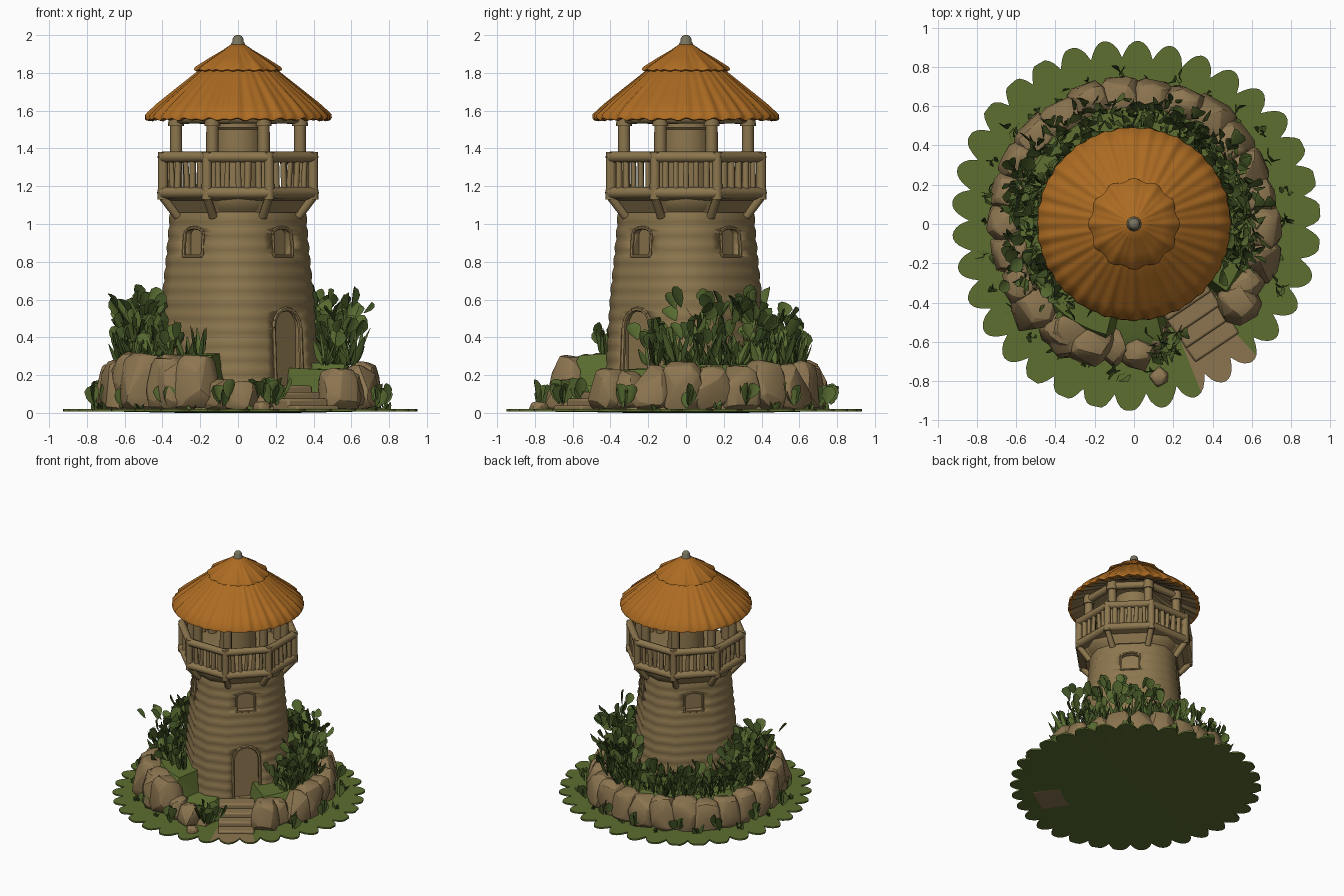
import bpy, bmesh, math, random
from mathutils import Vector, Matrix

if "Cube" in bpy.data.objects:
    bpy.data.objects.remove(bpy.data.objects["Cube"])
random.seed(7)
R = random.uniform
rad, sin, cos, pi = math.radians, math.sin, math.cos, math.pi

def material(name, rgb):
    m = bpy.data.materials.new(name)
    m.diffuse_color = [((c / 255 + .055) / 1.055) ** 2.4 for c in rgb] + [1]
    m.use_nodes = True
    m.node_tree.nodes["Principled BSDF"].inputs["Base Color"].default_value = m.diffuse_color
    return m

WOOD = material("tan timber", (140, 118, 78))
ROCK = material("tan rock", (140, 117, 80))
THATCH = material("orange thatch", (172, 107, 34))
GRASS = material("grass green", (92, 110, 48))
LEAF = material("leaf green", (86, 106, 48))
DARK = material("dark leaf green", (60, 78, 34))
GREY = material("grey stone", (122, 116, 94))

def polar(r, a, z):
    return Vector((r * cos(a), r * sin(a), z))

def finish(name, bm, mats, angle=35, recalc=True):
    if recalc:
        bmesh.ops.recalc_face_normals(bm, faces=bm.faces)
    me = bpy.data.meshes.new(name)
    bm.to_mesh(me)
    bm.free()
    for m in mats:
        me.materials.append(m)
    for p in me.polygons:
        p.use_smooth = True
    me.set_sharp_from_angle(angle=rad(angle))
    ob = bpy.data.objects.new(name, me)
    bpy.context.collection.objects.link(ob)
    return ob

def lathe(name, profile, n, mats, shape=None, rule=None, start=0, angle=35):
    """Revolve (r, z) points; shape(i, r, z, a) may adjust each point; ends are capped."""
    bm = bmesh.new()
    rings = []
    for i, (r, z) in enumerate(profile):
        ring = []
        for k in range(n):
            a = start + 2 * pi * k / n
            rr, zz = shape(i, r, z, a) if shape else (r, z)
            ring.append(bm.verts.new(polar(rr, a, zz)))
        rings.append(ring)
    for i in range(len(rings) - 1):
        for k in range(n):
            l = (k + 1) % n
            f = bm.faces.new((rings[i][k], rings[i][l], rings[i + 1][l], rings[i + 1][k]))
            if rule:
                f.material_index = rule(i, 2 * pi * (k + .5) / n)
    for i in (0, -1):
        bm.faces.new(rings[i])
    return finish(name, bm, mats, angle)

def bars(name, items, mat, sides=8):
    """Round timbers between pairs of points."""
    bm = bmesh.new()
    for p, q, r in items:
        d = q - p
        m = Matrix.Translation((p + q) / 2) @ d.to_track_quat('Z', 'Y').to_matrix().to_4x4()
        bmesh.ops.create_cone(bm, cap_ends=True, segments=sides, radius1=r, radius2=r * .93,
                              depth=d.length, matrix=m)
    return finish(name, bm, [mat], 50)

# ground with scalloped edge and a bare path
PATH = (rad(292), rad(313))
def ground_shape(i, r, z, a):
    edge = min(.95, .84 + .105 * abs(sin(17 * a + .4)) ** .6 + .02 * sin(3 * a + 1))
    return (edge if r > .9 else r), z
lathe("ground", [(.3, 0), (.6, .006), (.95, .008), (.95, .02), (.5, .02), (.1, .02)], 306, [GRASS, ROCK],
      ground_shape, lambda i, a: 1 if i == 3 and PATH[0] < a < PATH[1] else 0)

# mound, lowered where the steps and the front path lie
def mound_height(a):
    d = math.degrees(a) % 360
    if 285 < d < 322: return .1
    if 258 < d <= 285: return .14
    if 200 < d <= 258: return .31
    if 322 <= d < 345: return .23
    return .26
lathe("mound", [(.68, .0), (.65, .6), (.58, .95), (.3, 1)], 90, [ROCK, GRASS],
      lambda i, r, z, a: (r - (.12 if mound_height(a) < .12 else 0), .01 + z * mound_height(a)),
      lambda i, a: 1 if i > 0 else 0)

# boulders around the mound
def boulder(bm, c, a, w, d, h):
    pts = []
    for _ in range(46):
        v = Vector((R(-1, 1), R(-1, 1), R(-1, 1)))
        v = v / max(abs(x) for x in v)
        v *= 1 / (abs(v.x) ** 4 + abs(v.y) ** 4 + abs(v.z) ** 4) ** .25
        taper = 1 - .14 * (v.z + 1)
        p = Matrix.Rotation(a, 3, 'Z') @ Vector((v.x * d * taper, v.y * w * taper, 0))
        pts.append(bm.verts.new(c + p + Vector((0, 0, (v.z + 1) * h / 2))))
    bmesh.ops.convex_hull(bm, input=pts)
    bmesh.ops.delete(bm, geom=[v for v in pts if not v.link_faces], context='VERTS')

bm = bmesh.new()
for d in range(-30, 254, 14):
    h = mound_height(rad(d)) + R(-.03, .02)
    boulder(bm, polar(R(.63, .66), rad(d), .01), rad(d), R(.11, .14), R(.11, .13), h)
for x, y, w, h in ((.53, -.4, .12, .23), (.02, -.66, .09, .16), (.1, -.56, .08, .12), (-.1, -.62, .1, .17),
                   (.13, -.78, .05, .05), (-.32, -.55, .14, .31), (-.5, -.42, .14, .31)):
    boulder(bm, Vector((x, y, .01)), R(0, 3), w, w, h)
rocks = finish("boulders", bm, [ROCK], 60)
bev = rocks.modifiers.new("soft edges", 'BEVEL')
bev.width, bev.segments, bev.limit_method, bev.angle_limit = .016, 2, 'ANGLE', rad(20)

# stone steps
bm = bmesh.new()
sa = rad(-56)
for i in range(4):
    m = (Matrix.Translation(polar(.45 + i * .085, sa, 0)) @ Matrix.Rotation(sa, 4, 'Z')
         @ Matrix.Translation((0, 0, (.14 - i * .035) / 2 + .005)) @ Matrix.Diagonal((.11, .27, .14 - i * .035, 1)))
    bmesh.ops.create_cube(bm, size=1, matrix=m)
steps = finish("steps", bm, [ROCK])
bev = steps.modifiers.new("soft edges", 'BEVEL')
bev.width, bev.segments = .012, 2

# tower wall: four flat diagonal sides, a ridge on each axis, low bulging courses
OCT = rad(22.5)
FLAT = .9 * cos(OCT)
def wall(z):
    pts = [(0, .465), (.2, .455), (.6, .43), (.9, .398), (1.06, .385), (1.14, .43)]
    for (z0, r0), (z1, r1) in zip(pts, pts[1:]):
        if z <= z1:
            return r0 + (r1 - r0) * (z - z0) / (z1 - z0)
    return pts[-1][1]
def wall_shape(i, r, z, a):
    k = round(a / OCT) % 4
    return r * (.935 if k == 0 else FLAT if k == 2 else .9), z
prof = [(wall(.04 + k * .0183) - .004 + .008 * abs(sin(pi * k / 4)), .04 + k * .0183) for k in range(61)]
tower = lathe("tower_wall", prof, 16, [WOOD], wall_shape, angle=40)

# recessed windows and door with timber surrounds
def opening(name, a, w, z0, z1, depth, arch, r):
    out = [(-w / 2, z0), (w / 2, z0)]
    out += [(w / 2 * cos(t * pi / 8), z1 - arch + arch * sin(t * pi / 8)) for t in range(9)]
    n, t = polar(1, a, 0), polar(1, a + pi / 2, 0)
    bm = bmesh.new()
    inner = wall((z0 + z1) / 2) * FLAT - depth
    loops = [[bm.verts.new(n * d + t * u + Vector((0, 0, z))) for u, z in out] for d in (inner, .6)]
    k = len(out)
    for f in loops:
        bm.faces.new(f)
    for i in range(k):
        j = (i + 1) % k
        bm.faces.new((loops[0][i], loops[0][j], loops[1][j], loops[1][i]))
    cut = finish(name + "_cutter", bm, [WOOD])
    cut.hide_render = cut.hide_viewport = True
    mod = tower.modifiers.new(name, 'BOOLEAN')
    mod.object, mod.operation, mod.solver = cut, 'DIFFERENCE', 'EXACT'
    pts = [n * (wall(z) * FLAT) + t * u + Vector((0, 0, z)) for u, z in out]
    bars(name + "_surround", [(pts[i], pts[(i + 1) % k], r) for i in range(k)], WOOD, 6)
for i in range(4):
    opening(f"window_{i + 1}", rad(-45 + 90 * i), .14, .83, .98, .05, .035, .01)
opening("door", rad(-45), .2, .13, .55, .04, .1, .013)

# balcony floor
lathe("balcony_floor", [(.355, 1.06), (.395, 1.125), (.432, 1.135), (.44, 1.16), (.432, 1.19), (.1, 1.2)],
      8, [WOOD], start=OCT)

# balcony rails, posts, balusters and brackets
corner = [OCT + k * pi / 4 for k in range(8)]
rails, posts, balusters, brackets, columns, beams = [], [], [], [], [], []
for k, a in enumerate(corner):
    b = corner[(k + 1) % 8]
    for z, r in ((1.165, .032), (1.355, .03)):
        rails.append((polar(.43, a, z), polar(.43, b, z), r))
    posts.append((polar(.43, a, 1.13), polar(.43, a, 1.38), .028))
    brackets.append((polar(.345, a, 1.04), polar(.43, a, 1.14), .024))
    p, q = polar(.425, a, 0), polar(.425, b, 0)
    for j in range(1, 6):
        c = p.lerp(q, j / 6)
        balusters.append((c + Vector((R(-.01, .01), 0, 1.18)), c + Vector((0, 0, 1.35)), R(.014, .02)))
    columns.append((polar(.355, a, 1.19), polar(.355, a, 1.59), .034))
    columns.append((polar(.355, a, 1.52), polar(.355, a, 1.59), .042))
    beams.append((polar(.355, a, 1.56), polar(.355, b, 1.56), .03))
bars("balcony_rails", rails, WOOD)
bars("balcony_posts", posts, WOOD)
bars("balusters", balusters, WOOD)
bars("brackets", brackets, WOOD)
bars("lookout_columns", columns, WOOD)
bars("roof_beams", beams, WOOD)
lathe("lookout_core", [(.14, 1.19), (.135, 1.5), (.145, 1.51), (.14, 1.62)], 16, [WOOD])

# two-tier thatched roof with pleats and ragged eave
def pleat(i, r, z, a):
    w = cos(40 * a) * .6 + sin(23 * a + 1) * .4
    k = r / .49
    return r + .005 * w * k, z + .008 * w * k * k
lathe("thatch_lower", [(.1, 1.74), (.36, 1.6), (.47, 1.55), (.492, 1.555), (.49, 1.575), (.43, 1.632), (.36, 1.69),
                       (.28, 1.755), (.2, 1.82), (.08, 1.88)], 200, [WOOD, THATCH], pleat,
      lambda i, a: 0 if i < 2 else 1, angle=60)
lathe("thatch_upper", [(.1, 1.825), (.215, 1.81), (.226, 1.815), (.22, 1.828), (.15, 1.875), (.08, 1.92),
                       (.03, 1.955)], 120, [THATCH],
      lambda i, r, z, a: (r * (1 + .035 * cos(12 * a) * (r > .1)), z + .003 * cos(24 * a) * r / .22), angle=60)
lathe("finial", [(.04, 1.925), (.037, 1.955), (.03, 1.965), (.03, 1.98), (.02, 1.995), (.008, 2)], 12, [GREY])

# plants: folded leaves gathered into clumps
def leaf(bm, base, d, length, width, mat, blunt):
    d = d.normalized()
    side = d.cross(Vector((R(-1, 1), R(-1, 1), .2))).normalized()
    out = side.cross(d) * width * .25
    rows = [(0, .12), (.35, .8 if blunt else 1), (.7, 1 if blunt else .7), (.92, .62 if blunt else .25)]
    prev = None
    for t, w in rows:
        c = base + d * length * t
        cur = [bm.verts.new(c - side * width * w / 2 + out * w), bm.verts.new(c),
               bm.verts.new(c + side * width * w / 2 + out * w)]
        if prev:
            for i in (0, 1):
                bm.faces.new((prev[i], prev[i + 1], cur[i + 1], cur[i])).material_index = mat
        prev = cur
    tip = bm.verts.new(base + d * length)
    for i in (0, 1):
        bm.faces.new((prev[i], prev[i + 1], tip)).material_index = mat

def clump(bm, p, height, spread, count, rounded):
    for _ in range(count):
        lean = Vector((R(-1, 1), R(-1, 1), 0)) * spread
        mat = 0 if R(0, 1) < (.65 if rounded else .4) else 1
        if rounded:
            s = R(.25, .85)
            base = p + lean * s + Vector((0, 0, height * s))
            leaf(bm, base, Vector((lean.x * 4, lean.y * 4, .6)), R(.08, .12), R(.06, .085), mat, True)
        else:
            leaf(bm, p + lean * .2, lean + Vector((0, 0, height)), height * R(.6, 1), R(.025, .04), mat, False)

bm = bmesh.new()
for d in range(-18, 222, 5):
    for r in (R(.46, .52), R(.55, .64)):
        p = polar(r, rad(d + R(-2, 2)), .25)
        clump(bm, p, R(.12, .24), .09, 5, False)
for d in range(212, 256, 11):
    clump(bm, polar(R(.47, .53), rad(d), .28), R(.14, .24), .07, 7, False)
finish("blade_plants", bm, [LEAF, DARK], 60, False)

bm = bmesh.new()
for d in (2, 14, 26, 38, 50, 62, 160, 170, 180, 192, 204):
    clump(bm, polar(R(.5, .62), rad(d), .24), R(.32, .43), .12, 17, True)
for d in range(75, 160, 14):
    clump(bm, polar(R(.5, .62), rad(d), .24), R(.15, .25), .09, 8, True)
for d in (-22, -12, 216, 228):
    clump(bm, polar(.54, rad(d), .22), .24, .08, 8, True)
finish("round_leaf_bushes", bm, [LEAF, DARK], 60, False)

# weeds at the foot of the rocks
bm = bmesh.new()
for d in range(0, 360, 12):
    if not 282 < d < 325:
        clump(bm, polar(R(.74, .8), rad(d), .01), R(.05, .09), .04, 4, d % 24 == 0)
for x, y in ((.13, -.62), (.17, -.66), (.19, -.58)):
    clump(bm, Vector((x, y, .02)), .08, .06, 8, True)
finish("weeds", bm, [LEAF, DARK], 60, False)
